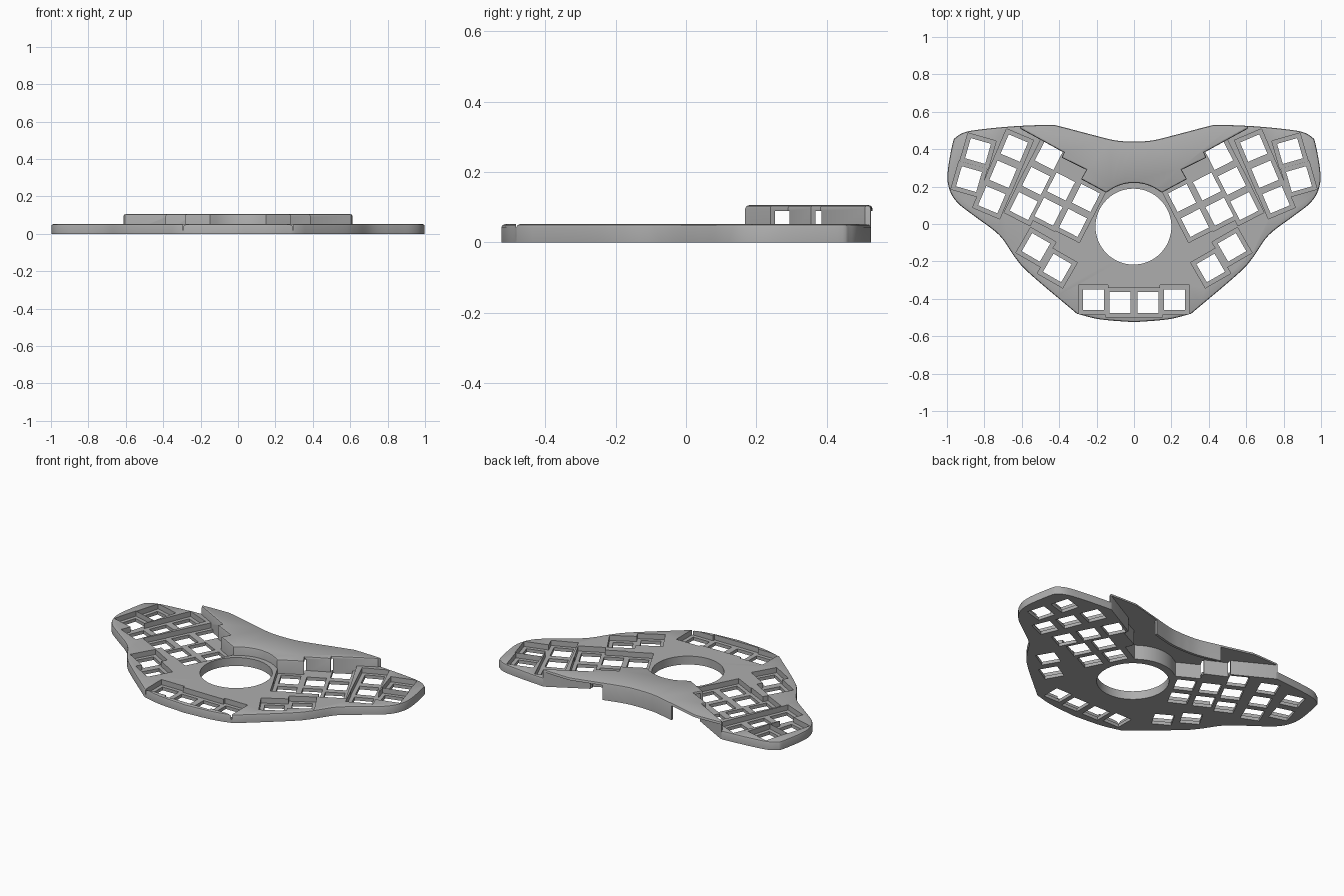
import bpy, bmesh, math
from mathutils import Vector, Matrix

if "Cube" in bpy.data.objects:
    bpy.data.objects.remove(bpy.data.objects["Cube"])

grey = bpy.data.materials.new("plastic grey")
grey.use_nodes = True
grey.diffuse_color = (0.42, 0.42, 0.42, 1)
grey.node_tree.nodes["Principled BSDF"].inputs["Base Color"].default_value = (0.42, 0.42, 0.42, 1)


def make(name, bm, cutter=False):
    bmesh.ops.recalc_face_normals(bm, faces=bm.faces)
    mesh = bpy.data.meshes.new(name)
    bm.to_mesh(mesh)
    bm.free()
    mesh.materials.append(grey)
    ob = bpy.data.objects.new(name, mesh)
    bpy.context.collection.objects.link(ob)
    ob.hide_render = cutter
    return ob


def prism(name, points, z0, z1, bevel=0, cutter=False):
    """Extrude a flat outline upward and optionally round its top rim."""
    bm = bmesh.new()
    face = bm.faces.new([bm.verts.new((x, y, z0)) for x, y in points])
    top = bmesh.ops.extrude_face_region(bm, geom=[face], use_keep_orig=True)["geom"]
    verts = [v for v in top if isinstance(v, bmesh.types.BMVert)]
    bmesh.ops.translate(bm, verts=verts, vec=(0, 0, z1 - z0))
    if bevel:
        rim = [e for e in bm.edges if all(v.co.z > z1 - 1e-4 for v in e.verts)]
        bmesh.ops.bevel(bm, geom=rim, offset=bevel, segments=2, profile=0.5, affect='EDGES')
    return make(name, bm, cutter)


def smooth(points, steps=5):
    """Catmull-Rom curve through the points."""
    p = [Vector(q) for q in points]
    p = [2 * p[0] - p[1]] + p + [2 * p[-1] - p[-2]]
    out = []
    for a, b, c, d in zip(p, p[1:], p[2:], p[3:]):
        for i in range(steps):
            t = i / steps
            out.append(0.5 * (2 * b + (c - a) * t + (2 * a - 5 * b + 4 * c - d) * t * t
                              + (3 * b - a - 3 * c + d) * t ** 3))
    return [(v.x, v.y) for v in out] + [tuple(points[-1])]


def mirrored(half):
    """Close a half outline that starts and ends on the centre line."""
    return half + [(-x, y) for x, y in reversed(half[1:-1])]


def cut(ob, cutter):
    mod = ob.modifiers.new("cut", 'BOOLEAN')
    mod.operation = 'DIFFERENCE'
    mod.solver = 'EXACT'
    mod.use_self = True
    mod.object = cutter


def key_cutters(name, keys, size, z0, z1):
    """Rotated square blocks for every key on both halves."""
    bm = bmesh.new()
    for x, y, turn in keys:
        for s in (1, -1):
            mat = (Matrix.Translation((s * x, y, (z0 + z1) / 2))
                   @ Matrix.Rotation(math.radians(s * turn), 4, 'Z')
                   @ Matrix.Diagonal((size, size, z1 - z0, 1)))
            bmesh.ops.create_cube(bm, size=1, matrix=mat)
    return make(name, bm, True)


# Outer silhouette: front edge, wing, back edge
front = smooth([(0, -.525), (.18, -.51), (.305, -.48)])
wing = smooth([(.305, -.48), (.556, -.267), (.635, -.18), (.72, -.06), (.85, .04),
               (.94, .11), (.985, .18), (.997, .27), (.97, .43), (.95, .465),
               (.9, .492), (.8, .508), (.635, .523), (.45, .53), (.4, .523),
               (.235, .48), (.1, .447), (0, .44)])
outline = front[:-1] + wing
back_edge = [(x, y) for x, y in wing if x < .605 and y > .4]

# Stepped front line of the raised hood, starting with the arc behind the opening
arc = [(.23 * math.sin(a), .23 * math.cos(a) - .01)
       for a in (math.radians(i * 5) for i in range(8))]
steps = arc + [(.15, .168), (.283, .24), (.255, .29), (.387, .355), (.375, .382), (.605, .508)]

# Key positions with turn angle in degrees
finger_keys = [(.834, .39, 16), (.882, .24, 16),
               (.64, .406, 23), (.70, .266, 23), (.76, .13, 23),
               (.455, .364, 27), (.524, .23, 27), (.59, .096, 27),
               (.39, .2, 27), (.457, .066, 27), (.257, .139, 27), (.326, .006, 27)]
thumb_keys = [(.524, -.125, 30), (.41, -.235, 30)]
front_keys = [(.075, -.42, 0), (.217, -.405, 0)]
keys = finger_keys + thumb_keys + front_keys

# Base plate with sunken key wells, switch openings and the round opening
base = prism("base_plate", mirrored(outline), 0, .052, .01)
cut(base, key_cutters("well_cutter", keys + [(.345, .277, 27)], .157, .02, .2))
cut(base, key_cutters("switch_cutter", keys, .112, -.1, .1))
circle = [(.203 * math.cos(i * math.tau / 64) - .003, .203 * math.sin(i * math.tau / 64) - .014)
          for i in range(64)]
cut(base, prism("opening_cutter", circle, -.1, .3, cutter=True))
cut(base, prism("hood_gap_cutter", mirrored(steps + [(.615, .7), (0, .7)]), -.1, .3, cutter=True))

# Raised hood: open underneath and open at the back beside the middle wall
hood = prism("hood", mirrored(steps + [(.612, .525)] + back_edge), 0, .106, .01)
wall = .016
inner_back = [(x, y - wall) for x, y in back_edge if x < .24]
inside = [(x, y + wall) for x, y in steps] + [(.63, .53), (.63, .7), (.24, .7)] + inner_back
cut(hood, prism("hood_inside_cutter", mirrored(inside), -.1, .09, cutter=True))

# Apply the cuts, remove the cutters, shade
bpy.context.view_layer.update()
depsgraph = bpy.context.evaluated_depsgraph_get()
for ob in (base, hood):
    mesh = bpy.data.meshes.new_from_object(ob.evaluated_get(depsgraph))
    ob.modifiers.clear()
    ob.data = mesh
for ob in [o for o in bpy.data.objects if o.name.endswith("_cutter")]:
    bpy.data.objects.remove(ob)
for ob in (base, hood):
    bpy.ops.object.select_all(action='DESELECT')
    ob.select_set(True)
    bpy.context.view_layer.objects.active = ob
    bpy.ops.object.shade_smooth_by_angle(angle=math.radians(30))
